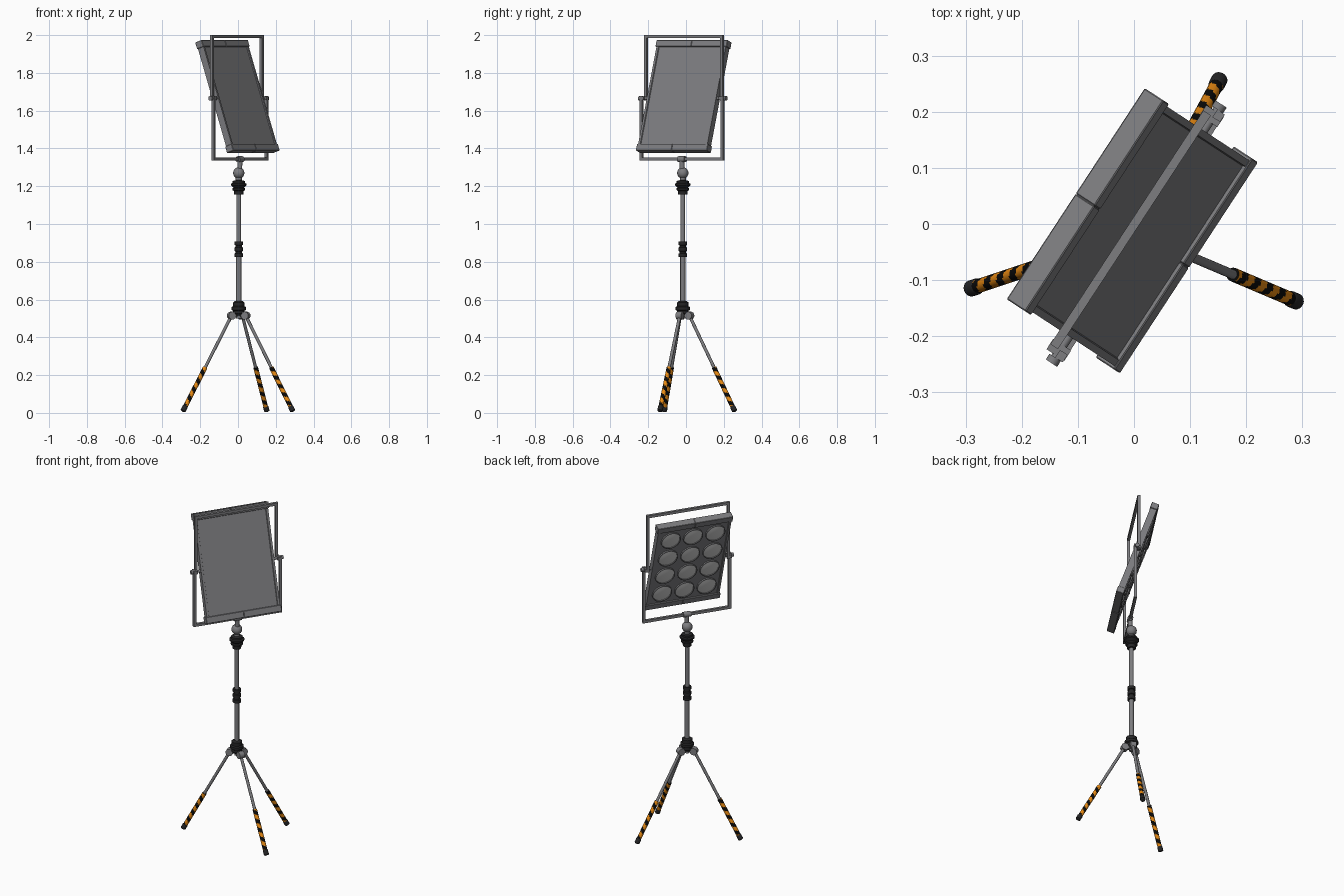
import bpy, bmesh, math
from mathutils import Vector, Matrix

if "Cube" in bpy.data.objects:
    bpy.data.objects.remove(bpy.data.objects["Cube"])

def mat(name, c):
    m = bpy.data.materials.new(name)
    m.diffuse_color = (*c, 1)
    m.use_nodes = True
    m.node_tree.nodes["Principled BSDF"].inputs["Base Color"].default_value = m.diffuse_color
    return m

METAL = mat("grey metal", (0.205, 0.205, 0.215))
LENS = mat("lens grey", (0.58, 0.58, 0.58))
BLACK = mat("black rubber", (0.018, 0.018, 0.019))
STRIPE = mat("stripe black", (0.003, 0.003, 0.003))
ORANGE = mat("warning orange", (0.8, 0.25, 0.006))

def finish(name, bm, mats, matrix=None, smooth=True):
    bmesh.ops.recalc_face_normals(bm, faces=bm.faces)
    me = bpy.data.meshes.new(name)
    bm.to_mesh(me)
    bm.free()
    for m in mats:
        me.materials.append(m)
    ob = bpy.data.objects.new(name, me)
    bpy.context.collection.objects.link(ob)
    if matrix:
        ob.matrix_world = matrix
    if smooth:
        bpy.ops.object.select_all(action='DESELECT')
        ob.select_set(True)
        bpy.context.view_layer.objects.active = ob
        bpy.ops.object.shade_smooth_by_angle(angle=math.radians(35))
    return ob

def lathe_bm(profile, seg=20, rule=None):
    # profile of (radius, height) turned around z, closed with caps
    bm = bmesh.new()
    rings = [[bm.verts.new((r * math.cos(2 * math.pi * i / seg), r * math.sin(2 * math.pi * i / seg), z))
              for i in range(seg)] for r, z in profile]
    for k in range(len(rings) - 1):
        for i in range(seg):
            j = (i + 1) % seg
            f = bm.faces.new((rings[k][i], rings[k][j], rings[k + 1][j], rings[k + 1][i]))
            if rule:
                f.material_index = rule(k, i)
    bm.faces.new(rings[0])
    bm.faces.new(rings[-1])
    return bm

def along(p, q):
    d = Vector(q) - Vector(p)
    return Matrix.Translation(p) @ d.to_track_quat('Z', 'Y').to_matrix().to_4x4(), d.length

def rod(name, p, q, r, m, base=None, seg=16):
    M, L = along(p, q)
    return finish(name, lathe_bm([(r, 0), (r, L)], seg), [m], base @ M if base else M)

def box(name, c, s, m, base, bevel=0.0):
    bm = bmesh.new()
    bmesh.ops.create_cube(bm, size=1, matrix=Matrix.Translation(c) @ Matrix.Diagonal((*s, 1)))
    if bevel:
        bmesh.ops.bevel(bm, geom=bm.edges[:], offset=bevel, segments=1, affect='EDGES')
    return finish(name, bm, [m], base, False)

def ball(name, c, r, m):
    bm = bmesh.new()
    bmesh.ops.create_uvsphere(bm, u_segments=16, v_segments=10, radius=r)
    return finish(name, bm, [m], Matrix.Translation(c))

C = Vector((0.004, -0.017, 0))
AT = Matrix.Translation(C)

# pole and its collars
finish("lower_pole", lathe_bm([(0.0135, 0.5), (0.0135, 0.86)]), [METAL], AT)
finish("upper_pole", lathe_bm([(0.0125, 0.85), (0.0125, 1.25)]), [METAL], AT)
finish("hub_collar", lathe_bm([(0.022, 0.515), (0.03, 0.525), (0.03, 0.54), (0.038, 0.545), (0.038, 0.56),
                               (0.03, 0.565), (0.03, 0.585), (0.02, 0.592)]), [BLACK], AT)
ring = [(0.023, 0), (0.023, 0.018), (0.017, 0.021), (0.017, 0.03)]
finish("middle_collar", lathe_bm([(r, 0.825 + k * 0.032 + z) for k in range(3) for r, z in ring[:4 if k < 2 else 2]]),
       [BLACK], AT)
finish("top_collar", lathe_bm([(0.024, 1.155), (0.026, 1.175), (0.034, 1.18), (0.034, 1.188), (0.028, 1.192),
                               (0.042, 1.205), (0.042, 1.213), (0.032, 1.217), (0.032, 1.228), (0.016, 1.232)]),
       [BLACK], AT)
finish("neck", lathe_bm([(0.016, 1.225), (0.016, 1.25)]), [METAL], AT)
ball("swivel_ball", C + Vector((0, 0, 1.27)), 0.03, METAL)

# three legs with striped grips
for n, (fx, fy) in enumerate([(-0.288, -0.114), (0.151, 0.255), (0.287, -0.137)], 1):
    foot = Vector((fx, fy, 0.016))
    d = Vector((fx, fy, 0)) - C
    d.normalize()
    top = C + d * 0.04 + Vector((0, 0, 0.515))
    side = Vector((-d.y, d.x, 0))
    rod(f"leg_joint_{n}", top - side * 0.016, top + side * 0.016, 0.021, METAL)
    rod(f"leg_bracket_{n}", C + Vector((0, 0, 0.525)), top, 0.014, METAL)
    grip = foot.lerp(top, 0.45)
    rod(f"leg_tube_{n}", grip, top, 0.0085, METAL)
    M, L = along(foot, grip)
    rows = 40
    bm = lathe_bm([(0.0125, L * k / rows) for k in range(rows + 1)], 16,
                  lambda k, i: 1 if (k + i // 2) % 8 < 4 else 0)
    finish(f"striped_grip_{n}", bm, [STRIPE, ORANGE], M)
    finish(f"foot_{n}", lathe_bm([(0.008, -0.01), (0.0145, -0.006), (0.0145, 0.018), (0.0125, 0.022)]), [BLACK], M)

# yoke: lower and upper U frames (local x along the panel, local -y its front)
TURN = Matrix.Rotation(math.radians(56.8), 4, 'Z')
Y = AT @ TURN
PIV = 1.665
t = 0.016
rod("yoke_stem", (0, -0.006, 1.285), (0, -0.008, 1.345), 0.013, METAL, Y)
rod("yoke_clamp", (-0.022, -0.008, 1.343), (0.022, -0.008, 1.343), 0.016, METAL, Y)
for name, w, y, z0, zb in (("lower", 0.256, -0.008, PIV + 0.012, 1.343), ("upper", 0.241, 0.012, PIV - 0.012, 1.992)):
    box(f"{name}_yoke_bar", (0, y, zb), (2 * w + t, t, t), METAL, Y)
    for s in (-1, 1):
        box(f"{name}_yoke_arm", (s * w, y, (z0 + zb) / 2), (t, t, abs(z0 - zb)), METAL, Y)
for s in (-1, 1):
    rod("pivot_pin", (s * 0.21, 0, PIV), (s * 0.272, 0, PIV), 0.008, METAL, Y)
    rod("pivot_knob", (s * 0.264, 0, PIV), (s * 0.276, 0, PIV), 0.012, METAL, Y)
    box("pivot_plate", (s * 0.249, 0.002, PIV), (0.022, 0.038, 0.018), METAL, Y)

# tilted lamp panel
P = Matrix.Translation((-0.003, -0.012, 1.675)) @ TURN @ Matrix.Rotation(math.radians(-19), 4, 'X')
W, H, T = 0.438, 0.616, 0.037
bm = bmesh.new()
bmesh.ops.create_cube(bm, size=1, matrix=Matrix.Diagonal((W, T, H, 1)))
bm.normal_update()
for f in [f for f in bm.faces if abs(f.normal.y) > 0.9]:
    bmesh.ops.inset_region(bm, faces=[f], thickness=0.018, depth=0)
    bmesh.ops.inset_region(bm, faces=[f], thickness=0.003, depth=-0.005)
finish("panel_body", bm, [METAL], P, False)
for s in (-1, 1):
    for h in (-1, 1):
        box("panel_end_trim", (h * 0.1125, 0, s * 0.291), (0.2245, 0.043, 0.037), METAL, P, 0.002)

# twelve round lamps on the back
for col in range(3):
    for row in range(4):
        M = P @ Matrix.Translation(((col - 1) * 0.133, T / 2 - 0.006, (row - 1.5) * 0.134)) \
            @ Matrix.Rotation(-math.pi / 2, 4, 'X')
        finish("lamp_lens", lathe_bm([(0.054, 0), (0.053, 0.004), (0.036, 0.007), (0.015, 0.009)], 24), [LENS], M)
        rim = lathe_bm([(0.058, 0), (0.058, 0.009), (0.053, 0.009), (0.053, 0)], 24)
        bmesh.ops.delete(rim, geom=[f for f in rim.faces if len(f.verts) > 4], context='FACES_ONLY')
        finish("lamp_rim", rim, [METAL], M)
